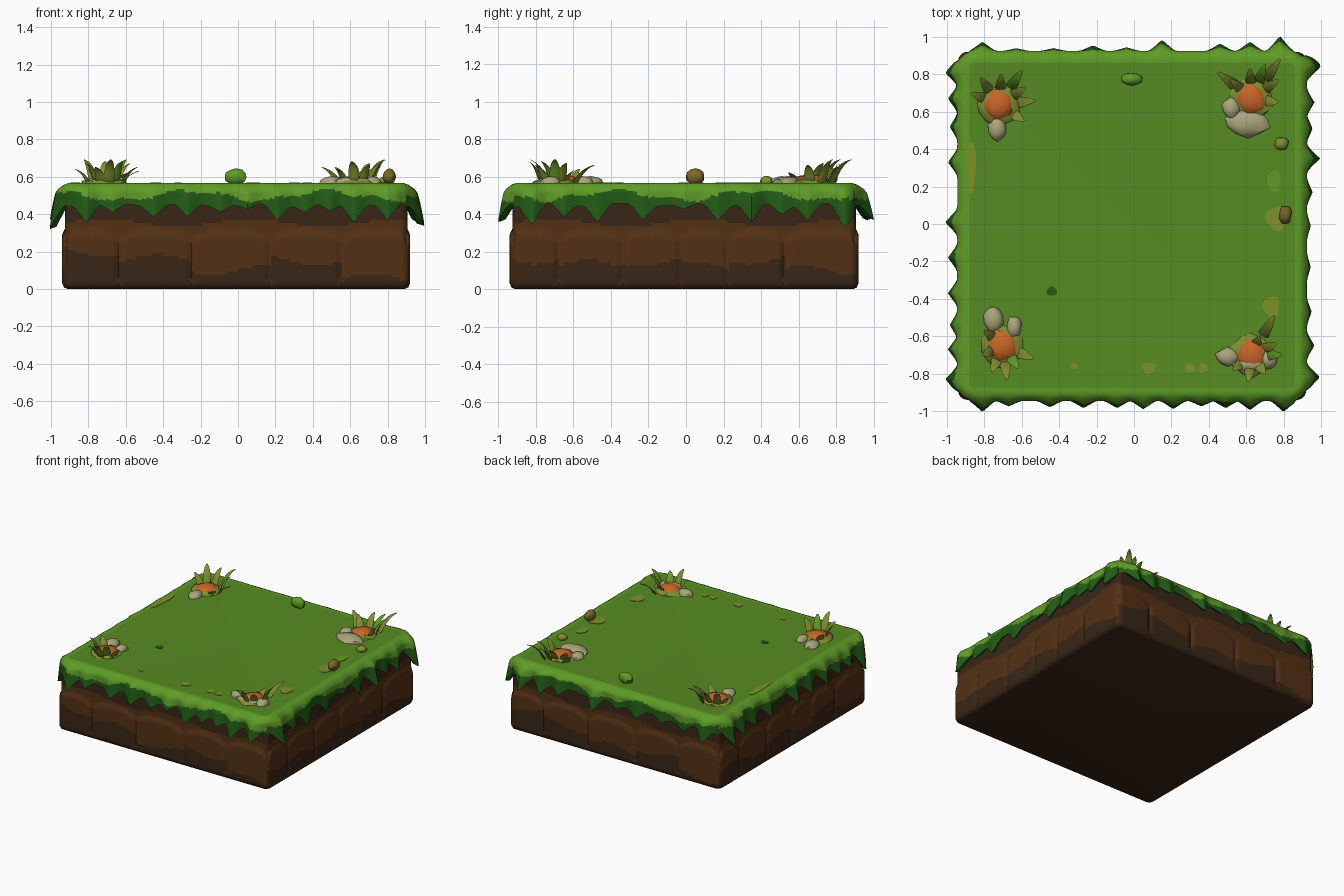
import bpy, bmesh, math
from mathutils import Vector

if "Cube" in bpy.data.objects:
    bpy.data.objects.remove(bpy.data.objects["Cube"])

TOP = 0.565
COL = {
    "top_grass": (0.095, 0.26, 0.016), "bright_grass": (0.115, 0.33, 0.02),
    "dark_grass": (0.016, 0.105, 0.008), "light_earth": (0.088, 0.03, 0.007),
    "dark_earth": (0.042, 0.019, 0.008), "orange": (0.58, 0.13, 0.02),
    "cream": (0.40, 0.38, 0.20), "olive": (0.22, 0.27, 0.03),
    "dry_grass": (0.21, 0.29, 0.022), "ochre": (0.20, 0.14, 0.02)}
MAT = {}
for n, c in COL.items():
    MAT[n] = bpy.data.materials.new(n)
    MAT[n].diffuse_color = (*c, 1)


def finish(name, bm, mats, angle=40):
    bmesh.ops.recalc_face_normals(bm, faces=bm.faces)
    me = bpy.data.meshes.new(name)
    bm.to_mesh(me)
    bm.free()
    for m in mats:
        me.materials.append(MAT[m])
    ob = bpy.data.objects.new(name, me)
    bpy.context.collection.objects.link(ob)
    bpy.ops.object.select_all(action='DESELECT')
    ob.select_set(True)
    bpy.context.view_layer.objects.active = ob
    bpy.ops.object.shade_smooth_by_angle(angle=math.radians(angle))
    return ob


def perimeter(core, n=140, m=10):
    """Rounded-square loop: (side, position along side, core point, outward normal)."""
    pts = []
    for side in range(4):
        r = side * math.pi / 2
        row = [(-core, -math.pi / 4 * (1 - i / m)) for i in range(m)]
        row += [(-core + 2 * core * i / n, 0) for i in range(n + 1)]
        row += [(core, math.pi / 4 * i / m) for i in range(1, m)]
        for u, a in row:
            p = Vector((u, -core))
            d = Vector((math.sin(a), -math.cos(a)))
            rot = lambda v: Vector((v.x * math.cos(r) - v.y * math.sin(r),
                                    v.x * math.sin(r) + v.y * math.cos(r)))
            pts.append((side, u + a * 0.09, rot(p), rot(d)))
    return pts


def ring_body(name, core, section, rule, mats, caps):
    """Sweep a varying section around the block; colour each face by rule."""
    bm = bmesh.new()
    cols, info = [], perimeter(core)
    for side, u, p, d in info:
        cols.append([bm.verts.new((p.x + d.x * o - 0.01, p.y + d.y * o - 0.01, z))
                     for o, z in section(side, u)])
    for i, (side, u, _, _) in enumerate(info):
        a, b = cols[i], cols[(i + 1) % len(cols)]
        for k in range(len(a) - 1):
            f = bm.faces.new((a[k], b[k], b[k + 1], a[k + 1]))
            f.material_index = rule(side, u, f.calc_center_median().z, k)
    for k, mi in caps:
        bm.faces.new([c[k] for c in cols]).material_index = mi
    return finish(name, bm, mats, 50)


# Earth block with bulging arched stones: seams and lower limit of the light paint
SEAMS = [[-.95, -.63, -.24, .18, .56, .95], [-.95, -.67, -.33, -.02, .23, .53, .95]]
LOWS = [[.20, .16, .10, .15, .06], [.16, .13, .15, .12, .16, .10]]


def stone(side, u):
    s = SEAMS[side % 2]
    for i in range(len(s) - 1):
        if u <= s[i + 1] or i == len(s) - 2:
            x = (2 * u - s[i] - s[i + 1]) / (s[i + 1] - s[i])
            return i, min(u - s[i], s[i + 1] - u), 0.32 - 0.06 * abs(x) ** 3


def earth_section(side, u):
    _, e, top = stone(side, u)
    if abs(u) > 0.8:
        e = 1
    out = [(0.02, 0), (0.04, 0.008), (0.05, 0.03)]
    for k in range(1, 30):
        z = 0.03 + 0.47 * k / 29
        d = min(e, top - z)
        o = 0.05 - 0.014 * max(0, 1 - d / 0.025) if d > 0 else 0.036
        out.append((o, z))
    return out


def earth_rule(side, u, z, k):
    i, _, _ = stone(side, u)
    low = LOWS[side % 2][i] + 0.025 * math.sin(11 * u + side)
    return 0 if low < z < 0.355 + 0.02 * math.sin(8 * u + 1) else 1


ring_body("earth_block", 0.88, earth_section, earth_rule,
          ["light_earth", "dark_earth"], [(0, 1), (-1, 1)])

# Grass slab with hanging teeth: (position, tip height, outward reach) per side
TEETH = [
    [(-.8, .36, .06), (-.66, .40, .03), (-.44, .39, .035), (-.26, .375, .04), (-.08, .42, .04),
     (.06, .42, .045), (.22, .37, .045), (.37, .41, .03), (.5, .41, .04), (.63, .36, .05), (.81, .36, .06)],
    [(-.81, .34, .07), (-.64, .38, .04), (-.46, .36, .025), (-.22, .37, .02), (0, .42, .02),
     (.18, .37, .03), (.36, .35, .07), (.52, .40, .03), (.66, .37, .04), (.85, .33, .075)],
    [(-.79, .36, .08), (-.63, .38, .05), (-.47, .40, .04), (-.16, .37, .06), (.03, .42, .02),
     (.21, .40, .03), (.42, .41, .015), (.62, .40, .015), (.8, .36, .05)],
    [(-.82, .31, .065), (-.68, .37, .05), (-.53, .38, .04), (-.34, .38, .05), (-.02, .36, .065),
     (.17, .38, .05), (.36, .37, .05), (.53, .39, .04), (.66, .38, .05), (.82, .32, .065)]]


def grass_section(side, u):
    t, tip, reach = 0, 0.4, 0
    for p, zt, r in TEETH[side]:
        w = max(0, 1 - abs(u - p) / 0.085)
        w = w * w * (2 - w) if w < 0.5 else 0.375 + (w - 0.5) * 1.25
        if w > t:
            t, tip, reach = w, zt, r
    zb = 0.45 - (0.45 - tip) * t + 0.008 * math.sin(17 * u + side)
    j = reach * t
    out = [(0.03, TOP), (0.055, TOP + 0.002), (0.075 + j * .1, TOP - 0.008),
           (0.09 + j * .35, 0.535)]
    for k in range(1, 9):
        f = k / 8
        out.append((0.095 + j * (0.35 + 0.65 * f ** 0.7), 0.535 + (zb - 0.535) * f))
    return out + [(0.085 + j * .6, zb + 0.012), (0.05, 0.47), (0.02, 0.48)]


def grass_rule(side, u, z, k):
    if k == 0:
        return 1
    limit = 0.50 - 0.025 * math.sin(8.5 * u + 0.6 + side) - 0.01 * math.sin(23 * u)
    return 1 if z > limit and k < 11 else 2


ring_body("grass_slab", 0.84, grass_section, grass_rule,
          ["top_grass", "bright_grass", "dark_grass"], [(0, 0)])


# Helpers for decorations
def blob(name, loc, size, mat):
    bm = bmesh.new()
    bmesh.ops.create_icosphere(bm, subdivisions=2, radius=1)
    for v in bm.verts:
        k = 1 + 0.1 * math.sin(5 * v.co.x + 4 * v.co.y + 9 * loc[0])
        v.co = Vector(loc) + Vector((v.co.x * size[0] * k, v.co.y * size[1] * k, v.co.z * size[2]))
    finish(name, bm, [mat])


def patch(name, x, y, sx, sy, mat):
    bm = bmesh.new()
    bmesh.ops.create_cone(bm, cap_ends=True, segments=18, radius1=1, radius2=1, depth=0.005)
    for v in bm.verts:
        k = 1 + 0.1 * math.sin(3 * math.atan2(v.co.y, v.co.x) + 7 * x)
        v.co = Vector((x + v.co.x * sx * k, y + v.co.y * sy * k, TOP + v.co.z + 0.001))
    finish(name, bm, [mat])


def blade(name, base, tip, width, mat):
    bm = bmesh.new()
    base, tip = Vector(base), Vector(tip)
    bend = Vector((base.x * .6 + tip.x * .4, base.y * .6 + tip.y * .4, tip.z - 0.015))
    flat = Vector((tip.x - base.x, tip.y - base.y, 0)).normalized()
    side = Vector((-flat.y, flat.x, 0))
    rings = []
    for k in range(6):
        t = k / 5
        c = base * (1 - t) ** 2 + bend * 2 * t * (1 - t) + tip * t * t
        w = width * (1 - t ** 2 * 0.8)
        rings.append([bm.verts.new(c + side * w * math.cos(a) +
                                   (flat * 0.5 + Vector((0, 0, .35))) * w * math.sin(a))
                      for a in (i * math.pi / 3 for i in range(6))])
    for a, b in zip(rings, rings[1:]):
        for i in range(6):
            bm.faces.new((a[i], a[(i + 1) % 6], b[(i + 1) % 6], b[i]))
    bm.faces.new(rings[0])
    bm.faces.new(rings[-1])
    finish(name, bm, [mat], 60)


# Corner plant clumps: centre, cream petals (x, y, sx, sy), blade tips
CLUMPS = [
    ((-.72, .64), [(-.73, .51, .05, .065)],
     [(-.87, .70, .64), (-.82, .78, .69), (-.71, .80, .68), (-.60, .82, .69),
      (-.58, .73, .67), (-.53, .66, .63), (-.59, .55, .62)]),
    ((.63, .67), [(.61, .54, .12, .075), (.52, .62, .05, .06)],
     [(.45, .81, .65), (.52, .77, .65), (.62, .83, .67), (.70, .85, .67),
      (.78, .88, .69), (.77, .77, .68), (.77, .65, .66)]),
    ((-.70, -.65), [(-.75, -.51, .055, .07), (-.64, -.55, .04, .06)],
     [(-.81, -.70, .67), (-.76, -.79, .65), (-.68, -.83, .69), (-.62, -.77, .68),
      (-.54, -.72, .65), (-.80, -.57, .64)]),
    ((.63, -.70), [(.50, -.71, .065, .05), (.72, -.72, .05, .055), (.62, -.75, .10, .045)],
     [(.61, -.84, .68), (.53, -.78, .64), (.70, -.80, .66), (.79, -.70, .69),
      (.76, -.64, .67), (.75, -.49, .66), (.67, -.60, .63)])]
for n, (c, petals, tips) in enumerate(CLUMPS):
    blob(f"clump_mound_{n}", (c[0], c[1], TOP - .005), (.12, .12, .035), "olive")
    blob(f"clump_heart_{n}", (c[0], c[1], TOP), (.085, .09, .045), "orange")
    for i, (x, y, sx, sy) in enumerate(petals):
        blob(f"petal_{n}_{i}", (x, y, TOP), (sx, sy, .038), "cream")
    for i, t in enumerate(tips):
        b = (c[0] + (t[0] - c[0]) * .5, c[1] + (t[1] - c[1]) * .5, TOP - .005)
        blade(f"blade_{n}_{i}", b, t, 0.03, "bright_grass" if i % 4 == 3 else "olive")

# Pebbles on the lawn
blob("back_pebble", (-.01, .775, TOP + .035), (.06, .035, .045), "bright_grass")
blob("right_pebble", (.81, .05, TOP + .035), (.035, .052, .045), "ochre")
blob("small_pebble", (.79, .43, TOP + .01), (.038, .035, .03), "olive")

# Painted spots on the lawn
for i, (x, y, sx, sy) in enumerate([(-.87, .31, .025, .14), (.76, .03, .055, .065), (.735, -.44, .045, .055),
                                    (.08, -.77, .035, .03), (.30, -.77, .03, .025), (.37, -.77, .025, .025),
                                    (-.32, -.76, .018, .015)]):
    patch(f"dry_spot_{i}", x, y, sx, sy, "dry_grass")
patch("dark_spot", -.44, -.36, .028, .025, "dark_grass")
patch("pale_spot", .75, .23, .035, .06, "bright_grass")

for m in bpy.data.materials:
    if m.users and not m.is_grease_pencil:
        m.use_nodes = True
        m.node_tree.nodes["Principled BSDF"].inputs["Base Color"].default_value = m.diffuse_color
